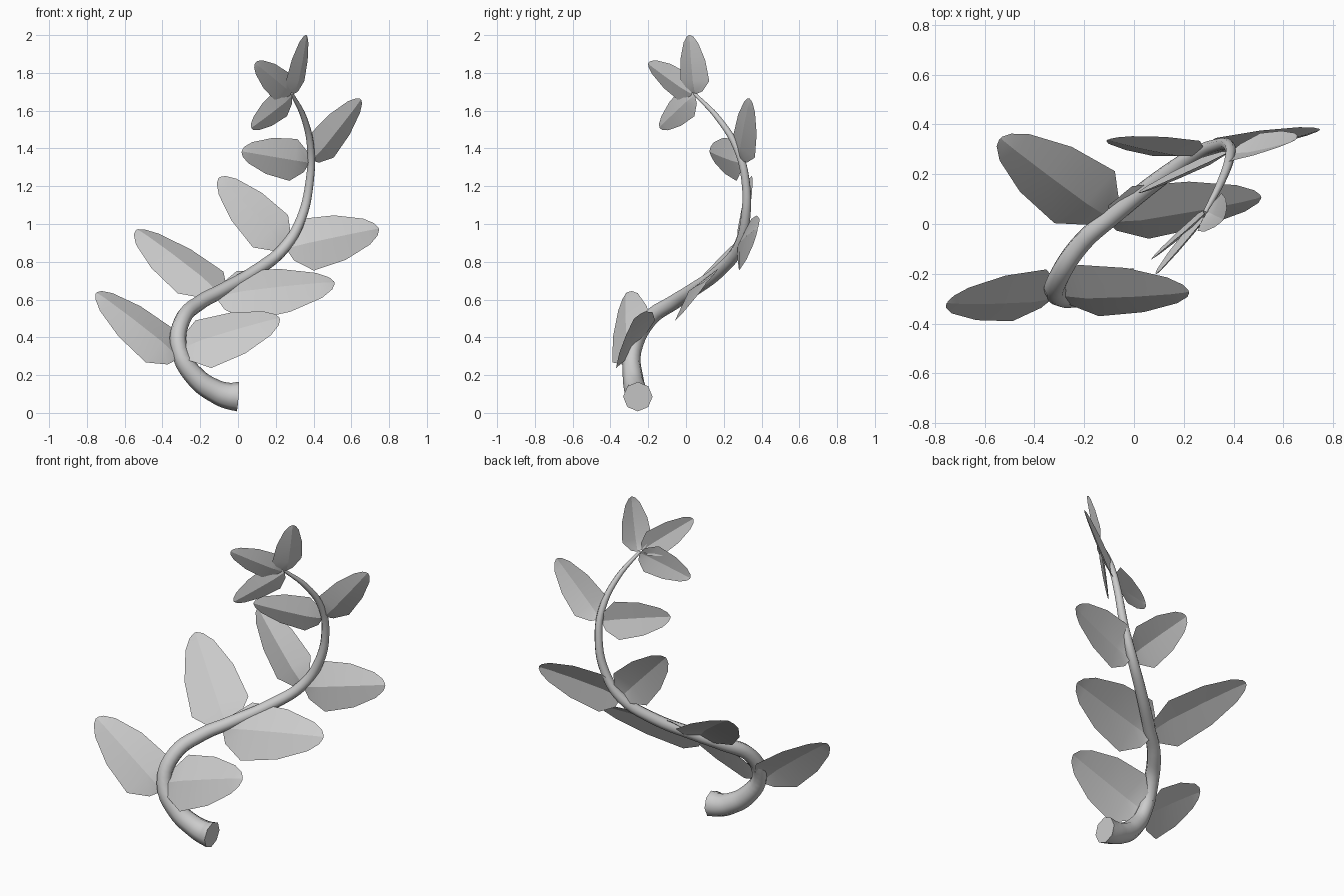
import bpy
from mathutils import Vector

old = bpy.data.objects.get("Cube")
if old:
    bpy.data.objects.remove(old, do_unlink=True)

# Single flat colour
grey = bpy.data.materials.new("plain_grey")
grey.use_nodes = True
COLOUR = (0.6, 0.6, 0.6, 1)
grey.diffuse_color = COLOUR
grey.node_tree.nodes["Principled BSDF"].inputs["Base Color"].default_value = COLOUR


def select_only(obj):
    bpy.ops.object.select_all(action="DESELECT")
    obj.select_set(True)
    bpy.context.view_layer.objects.active = obj


def smooth(obj, angle):
    select_only(obj)
    bpy.ops.object.shade_smooth_by_angle(angle=angle)


def make_stem(points):
    """Tapered octagonal tube through (x, y, z, radius) points."""
    curve = bpy.data.curves.new("stem", "CURVE")
    curve.dimensions = "3D"
    curve.resolution_u = 5
    curve.bevel_depth = 1
    curve.bevel_resolution = 2
    curve.use_fill_caps = True
    spline = curve.splines.new("BEZIER")
    spline.bezier_points.add(len(points) - 1)
    for p, (x, y, z, r) in zip(spline.bezier_points, points):
        p.co = (x, y, z)
        p.radius = r
        p.handle_left_type = p.handle_right_type = "AUTO"
    obj = bpy.data.objects.new("stem", curve)
    bpy.context.collection.objects.link(obj)
    select_only(obj)
    bpy.ops.object.convert(target="MESH")
    obj = bpy.context.active_object
    obj.data.materials.clear()
    obj.data.materials.append(grey)
    smooth(obj, 1.1)


# Leaf outline: position along the length, half width as a share of the widest
OUTLINE = [(0, 0.1), (0.04, 0.48), (0.22, 1), (0.58, 0.86), (0.87, 0.5), (0.97, 0.24), (1, 0.05)]
FOLD = 0.16


def make_leaf(name, base, tip, side, half_width):
    """Blunt leaf blade, creased along its midrib."""
    base, axis = Vector(base), Vector(tip) - Vector(base)
    side = Vector(side)
    side = (side - side.project(axis)).normalized()
    front = axis.cross(side).normalized()
    if front.y > 0:
        front.negate()
    verts, faces = [], []
    for t, w in OUTLINE:
        mid = base + axis * t
        edge = side * w * half_width
        ridge = front * w * half_width * FOLD
        verts += [mid - edge - ridge * 0.5, mid + ridge, mid + edge - ridge * 0.5]
    for i in range(len(OUTLINE) - 1):
        for k in (3 * i, 3 * i + 1):
            faces.append((k, k + 1, k + 4, k + 3))
    mesh = bpy.data.meshes.new(name)
    mesh.from_pydata(verts, [], faces)
    mesh.materials.append(grey)
    obj = bpy.data.objects.new(name, mesh)
    bpy.context.collection.objects.link(obj)
    if mesh.polygons[0].normal.y > 0:
        mesh.flip_normals()
    smooth(obj, 0.6)
    # Crisp crease along the midrib
    for e in mesh.edges:
        if all(v % 3 == 1 for v in e.vertices):
            e.use_edge_sharp = True


# Twisting stem
make_stem([
    (0, -0.255, 0.086, 0.078), (-0.05, -0.257, 0.09, 0.07),
    (-0.12, -0.265, 0.115, 0.062), (-0.22, -0.28, 0.185, 0.055),
    (-0.31, -0.28, 0.33, 0.044), (-0.295, -0.2, 0.49, 0.043),
    (-0.2, -0.065, 0.585, 0.04), (-0.09, 0.028, 0.645, 0.037),
    (0.1, 0.18, 0.755, 0.034), (0.25, 0.28, 0.88, 0.031),
    (0.335, 0.315, 1.03, 0.027), (0.38, 0.315, 1.23, 0.023),
    (0.385, 0.27, 1.4, 0.02), (0.35, 0.17, 1.56, 0.016), (0.285, 0.045, 1.69, 0.009),
])

# Leaf pairs up the stem
make_leaf("lower_right_leaf", (-0.32, -0.29, 0.29), (-0.75, -0.315, 0.635), (0.1, 0.21, 0.22), 0.155)
make_leaf("lower_left_leaf", (-0.3, -0.28, 0.335), (0.22, -0.27, 0.5), (-0.05, 0.22, 0.28), 0.168)
make_leaf("second_right_leaf", (-0.1, 0.03, 0.625), (-0.535, 0.345, 0.97), (0.26, 0.17, 0.08), 0.17)
make_leaf("second_left_leaf", (-0.11, 0.015, 0.61), (0.51, 0.11, 0.69), (0, 0.22, 0.27), 0.172)
make_leaf("third_right_leaf", (0.25, 0.28, 0.885), (-0.1, 0.34, 1.245), (0.2, 0.07, 0.2), 0.13)
make_leaf("third_left_leaf", (0.26, 0.28, 0.87), (0.745, 0.38, 0.975), (-0.05, 0.07, 0.28), 0.145)
make_leaf("upper_right_leaf", (0.375, 0.29, 1.325), (0.02, 0.125, 1.385), (0, -0.03, 0.22), 0.113)
make_leaf("upper_left_leaf", (0.39, 0.29, 1.34), (0.65, 0.34, 1.66), (-0.1, -0.1, 0.13), 0.105)

# Three leaves at the tip of the stem
make_leaf("top_leaf", (0.295, 0.05, 1.69), (0.36, 0.02, 2.0), (0.09, 0.14, 0), 0.09)
make_leaf("top_upper_side_leaf", (0.28, 0.03, 1.69), (0.09, -0.2, 1.85), (0.1, 0.08, 0.11), 0.085)
make_leaf("top_lower_side_leaf", (0.285, 0.045, 1.68), (0.07, -0.14, 1.51), (-0.03, -0.05, 0.15), 0.085)
